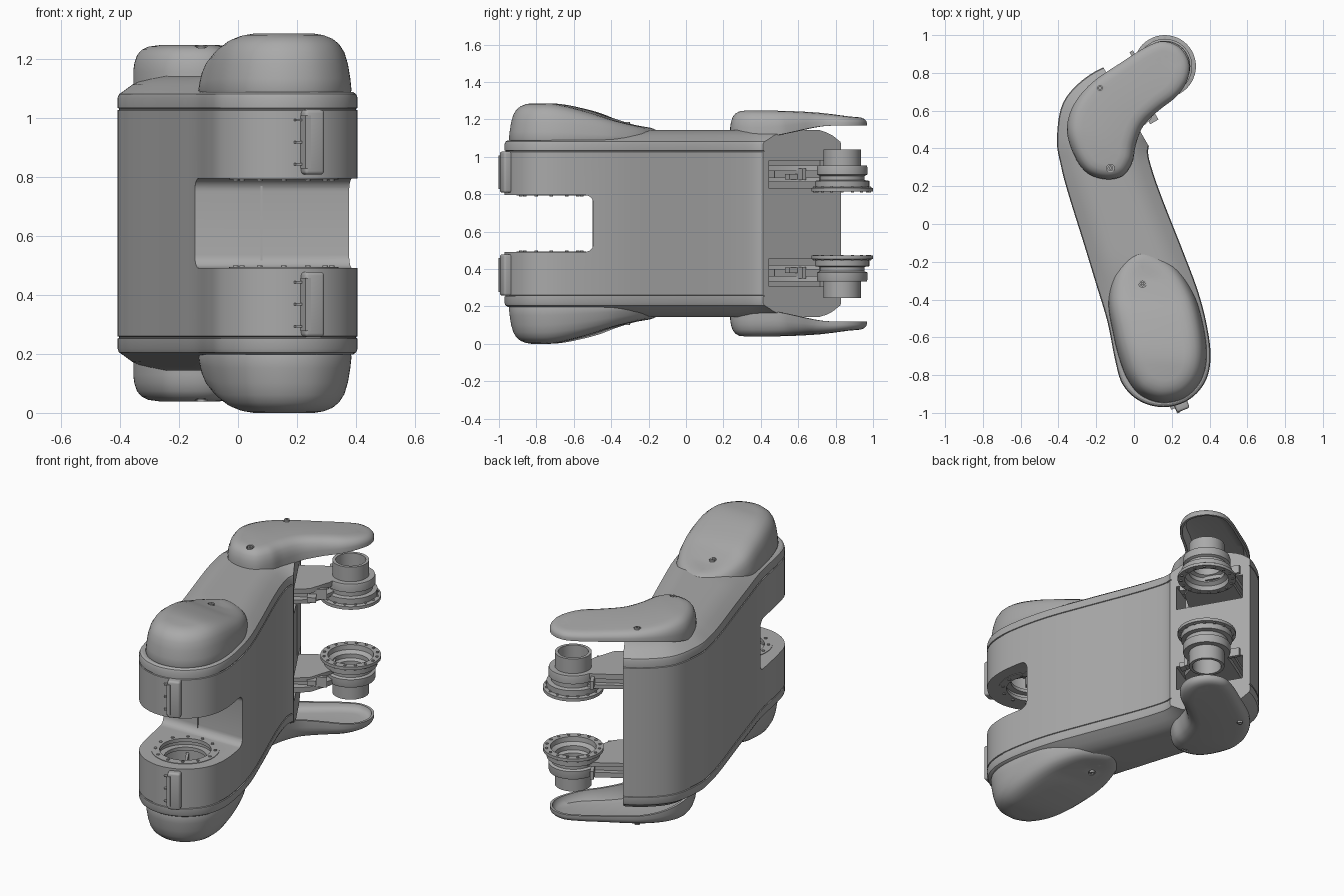
import bpy, bmesh, math
from mathutils import Vector, Matrix

if "Cube" in bpy.data.objects:
    bpy.data.objects.remove(bpy.data.objects["Cube"])

MID = 0.643                      # height of the symmetry plane
grey = bpy.data.materials.new("plain_grey")
grey.use_nodes = True
grey.diffuse_color = (0.4, 0.4, 0.4, 1)
grey.node_tree.nodes["Principled BSDF"].inputs["Base Color"].default_value = (0.4, 0.4, 0.4, 1)


def smooth(a, b, t):
    t = min(1, max(0, (t - a) / (b - a)))
    return t * t * (3 - 2 * t)


def make(name, bm, mirror=True):
    bmesh.ops.recalc_face_normals(bm, faces=bm.faces)
    me = bpy.data.meshes.new(name)
    bm.to_mesh(me)
    bm.free()
    me.materials.append(grey)
    ob = bpy.data.objects.new(name, me)
    ob.location.z = MID
    bpy.context.collection.objects.link(ob)
    if mirror:
        m = ob.modifiers.new("mirror", 'MIRROR')
        m.use_axis = (False, False, True)
        m.use_mirror_merge = False
    return ob


def outline(start, right, end, left, steps=6):
    """Closed smooth curve; both sides have the same number of points."""
    p = [Vector(q) for q in [start] + right + [end] + left[::-1]]
    n, out = len(p), []
    for i in range(n):
        a, b, c, d = (p[(i + k) % n] for k in (-1, 0, 1, 2))
        for s in range(steps):
            t = s / steps
            out.append(0.5 * (2 * b + (c - a) * t + (2 * a - 5 * b + 4 * c - d) * t * t
                              + (3 * b - a - 3 * c + d) * t ** 3))
    return out


def loft(pts, rows, height):
    """Stack inset copies of an outline; close both ends with strips."""
    bm, n, rings = bmesh.new(), len(pts), []
    normals = []
    for i in range(n):
        t = (pts[(i + 1) % n] - pts[i - 1]).normalized()
        normals.append(Vector((-t.y, t.x)))
    for inset, f in rows:
        ring = []
        for p, nr in zip(pts, normals):
            q = p + nr * inset
            ring.append(bm.verts.new((q.x, q.y, height(f, p.y))))
        rings.append(ring)
    for a, b in zip(rings, rings[1:]):
        for i in range(n):
            bm.faces.new((a[i], a[(i + 1) % n], b[(i + 1) % n], b[i]))
    for r in (rings[0], rings[-1]):
        for i in range(n // 2):
            quad = [r[i], r[i + 1], r[n - i - 1], r[-i]]
            bm.faces.new(list(dict.fromkeys(quad)))
    return bm


def revolve(bm, profile, center, seg=48):
    """Turn a closed (radius, height) profile about a vertical axis."""
    rings = []
    for i in range(seg):
        a = math.tau * i / seg
        rings.append([bm.verts.new((center[0] + r * math.cos(a), center[1] + r * math.sin(a), z))
                      for r, z in profile])
    for i in range(seg):
        a, b = rings[i], rings[(i + 1) % seg]
        for k in range(len(profile)):
            j = (k + 1) % len(profile)
            bm.faces.new((a[k], b[k], b[j], a[j]))


def cylinder(bm, x, y, z0, z1, r, seg=12):
    bmesh.ops.create_cone(bm, cap_ends=True, segments=seg, radius1=r, radius2=r, depth=z1 - z0,
                          matrix=Matrix.Translation((x, y, (z0 + z1) / 2)))


def box(bm, center, size, angle=0):
    bmesh.ops.create_cube(bm, size=1, matrix=Matrix.Translation(center)
                          @ Matrix.Rotation(angle, 4, 'Z') @ Matrix.Diagonal((*size, 1)))


def prism(bm, pts, z0, z1):
    low, top = ([bm.verts.new((*p, z)) for p in pts] for z in (z0, z1))
    bm.faces.new(low)
    bm.faces.new(top)
    for i in range(len(pts)):
        j = (i + 1) % len(pts)
        bm.faces.new((low[i], low[j], top[j], top[i]))


def cut(ob, cutter):
    m = ob.modifiers.new("cut", 'BOOLEAN')
    m.operation, m.solver, m.object = 'DIFFERENCE', 'EXACT', cutter
    cutter.hide_render = True


def finish(ob, angle=32):
    bpy.ops.object.select_all(action='DESELECT')
    ob.select_set(True)
    bpy.context.view_layer.objects.active = ob
    for m in list(ob.modifiers):
        bpy.ops.object.modifier_apply(modifier=m.name)
    bpy.ops.object.shade_smooth_by_angle(angle=math.radians(angle))


# Frame of the slanted rear face: u points out, v runs along it
OUT, ALONG, FACE = Vector((0.866, 0.5)), Vector((-0.5, 0.866)), Vector((-0.04, 0.617))
FACE_ANGLE = math.radians(30)
JOINT, HUB = (0.155, -0.72), (0.163, 0.835)


def uv(u, v):
    return FACE + OUT * u + ALONG * v


cutters = []

# Main body: domed shell with seam grooves and a slanted rear end
body_line = outline(
    (0.155, -0.97),
    [(0.28, -0.937), (0.372, -0.845), (0.405, -0.72), (0.39, -0.56), (0.34, -0.36), (0.25, -0.12),
     (0.155, 0.12), (0.098, 0.28), (0.075, 0.39), (0.11, 0.48), (0.2, 0.58)],
    (0.1, 0.85),
    [(0.03, -0.937), (-0.06, -0.85), (-0.1, -0.72), (-0.14, -0.52), (-0.2, -0.32), (-0.27, -0.09),
     (-0.345, 0.15), (-0.385, 0.3), (-0.408, 0.46), (-0.36, 0.67), (-0.16, 0.83)])
half = [(0, 0.383), (0.005, 0.385), (0.005, 0.389), (0, 0.391), (0, 0.425), (0.005, 0.438),
        (0.016, 0.445), (0.05, 0.47), (0.09, 0.488), (0.13, 0.499)]


def body_height(f, y):
    extra = max(0, abs(f) - 0.445) * smooth(-0.8, -0.2, y)
    return math.copysign(min(abs(f), 0.445) + extra, f)


bm = loft(body_line, [(i, -z) for i, z in half[::-1]] + half, body_height)
bmesh.ops.bisect_plane(bm, geom=bm.verts[:] + bm.edges[:] + bm.faces[:], plane_co=(*FACE, 0),
                       plane_no=(*OUT, 0), clear_outer=True)
bmesh.ops.holes_fill(bm, edges=[e for e in bm.edges if e.is_boundary])
body = make("main_body", bm, mirror=False)

# Fork slot, joint sockets and rear pockets
bm = bmesh.new()
box(bm, (0.1, -0.895, 0), (1.4, 0.8, 0.304))
bmesh.ops.bevel(bm, geom=[e for e in bm.edges if abs(e.verts[0].co.x - e.verts[1].co.x) > 1],
                offset=0.045, segments=6, profile=0.5, affect='EDGES')
cutters.append(make("slot_cutter", bm, mirror=False))
bm = bmesh.new()
cylinder(bm, *JOINT, 0.1, 0.3, 0.15, 48)
cutters.append(make("socket_cutter", bm))
bm = bmesh.new()
box(bm, (*uv(-0.06, 0), 0.262), (0.18, 0.4, 0.15), FACE_ANGLE)
cutters.append(make("pocket_cutter", bm))
for c in cutters:
    cut(body, c)
finish(body)

# Seam strips on the slot wall and on the rear face
bm = bmesh.new()
box(bm, (0.08, -0.497, 0), (0.006, 0.006, 0.3))
box(bm, (*uv(0, 0), 0), (0.005, 0.006, 0.3), FACE_ANGLE)
finish(make("seam_strips", bm, mirror=False))


def screw_cutter(name, spots):
    bm = bmesh.new()
    for x, y, z in spots:
        cylinder(bm, x, y, z, z + 0.2, 0.021, 24)
    c = make(name, bm, mirror=False)
    cutters.append(c)
    return c


def screws(name, spots):
    bm = bmesh.new()
    for x, y, z in spots:
        revolve(bm, [(0.006, z - 0.01), (0.015, z - 0.01), (0.015, z + 0.012), (0.006, z + 0.012)], (x, y), 16)
    finish(make(name, bm))


# Front pods
pod_line = outline(
    (0.15, -0.947),
    [(0.27, -0.92), (0.355, -0.83), (0.385, -0.7), (0.365, -0.53), (0.31, -0.36), (0.2, -0.205)],
    (0.03, -0.13),
    [(0.04, -0.91), (-0.03, -0.83), (-0.075, -0.72), (-0.11, -0.58), (-0.135, -0.4), (-0.09, -0.23)])
pod_rows = [(0.004, 0), (0, 0.06), (0.004, 0.25), (0.012, 0.5), (0.024, 0.7), (0.04, 0.83),
            (0.062, 0.92), (0.09, 0.975), (0.12, 1)]
pod = make("front_pods", loft(pod_line, pod_rows, lambda f, y: 0.44 + f * (
    0.203 - 0.125 * smooth(-0.78, -0.1, y))), mirror=True)
pod.modifiers.clear()
pod_spots = [(0.045, -0.315, 0.53)]
cut(pod, screw_cutter("pod_screw_cutter", pod_spots))
pod.modifiers.new("mirror", 'MIRROR').use_axis = (False, False, True)
finish(pod, 40)
screws("pod_screws", pod_spots)

# Rear covers: hollow curved shells reaching over the hubs
cover_line = outline(
    (-0.15, 0.237),
    [(-0.06, 0.255), (-0.008, 0.33), (0.01, 0.42), (0.05, 0.52), (0.13, 0.6), (0.23, 0.68),
     (0.285, 0.77), (0.29, 0.86)],
    (0.24, 0.937),
    [(-0.25, 0.272), (-0.32, 0.37), (-0.355, 0.5), (-0.32, 0.63), (-0.22, 0.75), (-0.06, 0.86),
     (0.06, 0.935), (0.15, 0.967)])
cover_rows = [(0.07, 0.72), (0.035, 0.65), (0.018, 0.35), (0.014, 0), (0, 0), (0, 0.35), (0.004, 0.55),
              (0.013, 0.75), (0.028, 0.89), (0.05, 0.97), (0.08, 1)]


def cover_height(f, y):
    low = 0.465 + 0.058 * smooth(0.4, 0.78, y)
    return low + f * (0.604 - 0.035 * smooth(0.4, 1.05, y) - low)


cover = make("rear_covers", loft(cover_line, cover_rows, cover_height))
cover.modifiers.clear()
cover_spots = [(-0.18, 0.72, 0.579), (-0.125, 0.295, 0.588)]
cut(cover, screw_cutter("cover_screw_cutter", cover_spots))
cover.modifiers.new("mirror", 'MIRROR').use_axis = (False, False, True)
finish(cover, 40)
screws("cover_screws", cover_spots)

# Rear hubs: stepped hollow sleeve with a bolted flange
bm = bmesh.new()
revolve(bm, [(0.082, 0.397), (0.1, 0.397), (0.1, 0.31), (0.132, 0.31), (0.135, 0.3), (0.135, 0.262),
             (0.12, 0.255), (0.12, 0.232), (0.145, 0.228), (0.145, 0.194), (0.165, 0.19),
             (0.165, 0.172), (0.125, 0.172), (0.122, 0.2), (0.1, 0.215), (0.1, 0.24), (0.082, 0.25)], HUB)
for i in range(16):
    a = math.tau * i / 16
    cylinder(bm, HUB[0] + 0.147 * math.cos(a), HUB[1] + 0.147 * math.sin(a), 0.167, 0.198, 0.008)
finish(make("rear_hubs", bm))

# Brackets joining the hubs to the body
arm = [uv(*p) for p in [(-0.14, -0.16), (0.08, -0.12), (0.18, -0.03), (0.2, 0.0), (0.2, 0.18),
                        (0.1, 0.18), (-0.14, 0.17)]]
bm = bmesh.new()
prism(bm, arm, 0.222, 0.245)
prism(bm, arm, 0.28, 0.31)
for v in (-0.08, 0.03, 0.14):
    box(bm, (*uv(0.02, v), 0.263), (0.3, 0.02, 0.06), FACE_ANGLE)
box(bm, (*uv(0.09, -0.115), 0.25), (0.05, 0.05, 0.03), FACE_ANGLE)
box(bm, (*uv(0.17, 0.2), 0.27), (0.02, 0.09, 0.05), FACE_ANGLE)
finish(make("hub_brackets", bm))

# Joint sockets in the fork: bolted ring, inner step and webs
bm = bmesh.new()
revolve(bm, [(0.14, 0.149), (0.185, 0.149), (0.185, 0.17), (0.14, 0.17)], JOINT)
revolve(bm, [(0.115, 0.19), (0.152, 0.19), (0.152, 0.21), (0.115, 0.21)], JOINT)
for i in range(12):
    a = math.tau * i / 12
    cylinder(bm, JOINT[0] + 0.163 * math.cos(a), JOINT[1] + 0.163 * math.sin(a), 0.144, 0.16, 0.009)
for i in range(3):
    box(bm, (*JOINT, 0.27), (0.28, 0.015, 0.07), math.pi * i / 3)
finish(make("joint_sockets", bm))

# Front clips with small side teeth
a = math.atan2(-0.235, 0.095)
ray = Vector((math.cos(a), math.sin(a)))
side = Vector((-ray.y, ray.x))
bm = bmesh.new()
box(bm, (*(Vector(JOINT) + ray * 0.258), 0.275), (0.056, 0.072, 0.22), a)
bmesh.ops.bevel(bm, geom=bm.edges[:], offset=0.012, segments=3, profile=0.5, affect='EDGES')
box(bm, (*(Vector(JOINT) + ray * 0.255 - side * 0.028), 0.275), (0.07, 0.02, 0.18), a)
for z in (0.2, 0.275, 0.35):
    box(bm, (*(Vector(JOINT) + ray * 0.25 - side * 0.045), z), (0.02, 0.03, 0.008), a)
finish(make("front_clips", bm))

# Cutters are no longer needed
for c in cutters:
    bpy.data.objects.remove(c)
